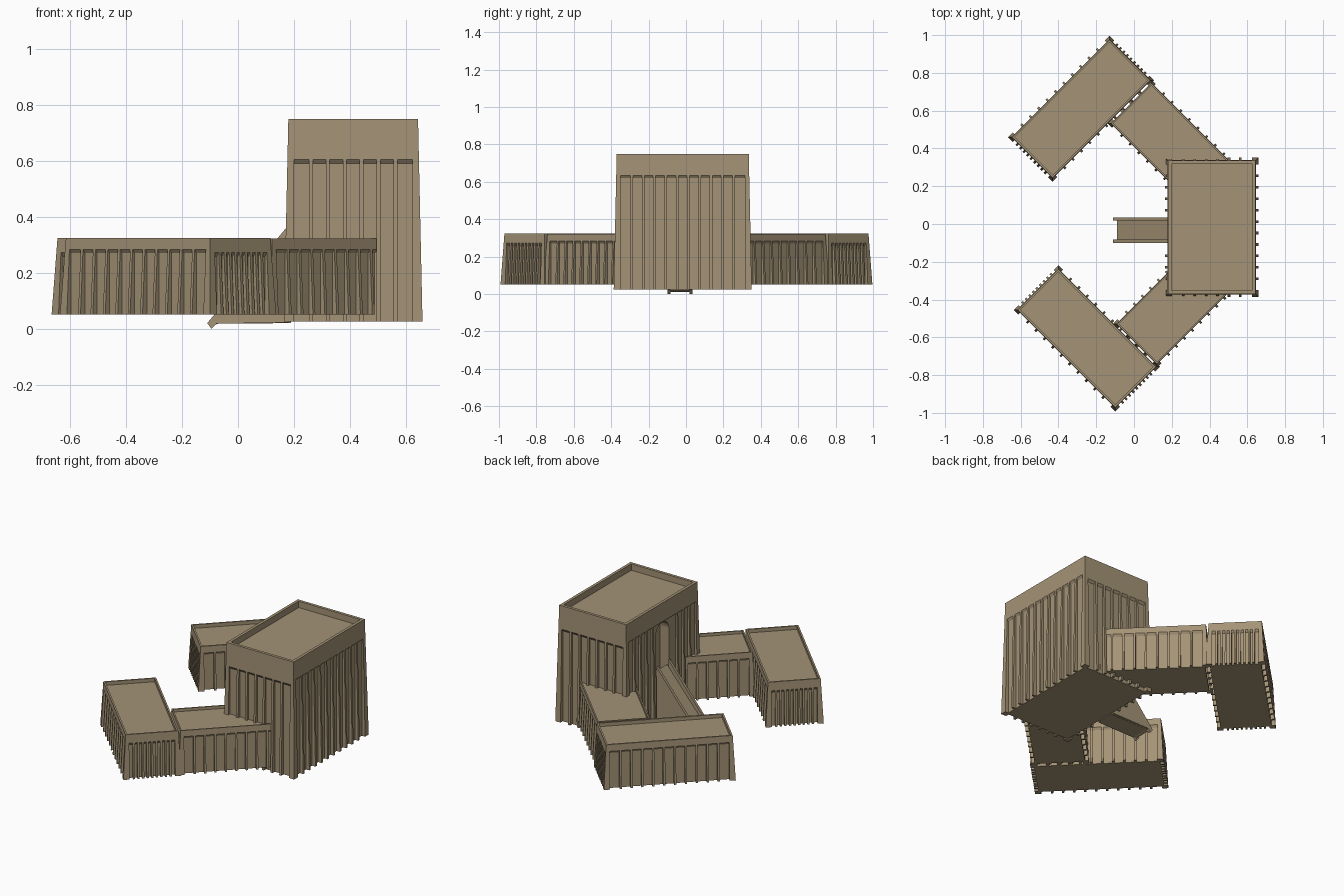
import bpy, bmesh, math
from mathutils import Vector

if "Cube" in bpy.data.objects:
    bpy.data.objects.remove(bpy.data.objects["Cube"])

stone = bpy.data.materials.new("tan stone")
stone.diffuse_color = (0.37, 0.29, 0.18, 1)
stone.use_nodes = True
stone.node_tree.nodes["Principled BSDF"].inputs["Base Color"].default_value = stone.diffuse_color


def loft(bm, rings):
    """Closed solid through rings that have equal point counts."""
    vs = [[bm.verts.new(p) for p in r] for r in rings]
    n = len(rings[0])
    for r0, r1 in zip(vs, vs[1:]):
        for i in range(n):
            j = (i + 1) % n
            bm.faces.new((r0[i], r0[j], r1[j], r1[i]))
    bm.faces.new(vs[0][::-1])
    bm.faces.new(vs[-1])


def finish(bm, name, loc=(0, 0, 0), rot=0):
    bmesh.ops.recalc_face_normals(bm, faces=bm.faces)
    me = bpy.data.meshes.new(name)
    bm.to_mesh(me)
    bm.free()
    me.materials.append(stone)
    ob = bpy.data.objects.new(name, me)
    ob.location = loc
    ob.rotation_euler.z = math.radians(rot)
    bpy.context.collection.objects.link(ob)
    return ob


def rect(a, b, z):
    return [(-a, -b, z), (a, -b, z), (a, b, z), (-a, b, z)]


def block(name, cx, cy, a, b, rot, z0, z1, zb, drop, n_x, n_y, flare, rim, sink,
          pw, drop_axis, gap=0):
    """Flat-roofed block with top band, parapet and flared ribs.
    n_x / n_y: panels on the faces across x / y; drop lowers the band on one axis."""
    d = 0.007                                   # panel recess

    def out(z):                                 # outward lean at height z
        return flare * (z1 - z) / (z1 - z0)

    # core walls, band, parapet and sunken roof
    bm = bmesh.new()
    f = out(zb)
    loft(bm, [rect(a - d, b - d, z0), rect(a - d, b - d, zb - 0.014),
              rect(a + f, b + f, zb), rect(a, b, z1),
              rect(a - rim, b - rim, z1), rect(a - rim, b - rim, z1 - sink)])
    core = finish(bm, name + "_walls", (cx, cy, 0), rot)

    # ribs on all four faces
    bm = bmesh.new()
    for axis, sgn in ((0, 1), (0, -1), (1, 1), (1, -1)):
        dist, half, n = (a, b, n_x) if axis == 0 else (b, a, n_y)

        def pt(o, t, z):
            return (sgn * o, t, z) if axis == 0 else (t, sgn * o, z)

        def bar(t0, t1, lo, hi, slope=0):
            loft(bm, [[pt(dist - 0.03, t0, lo - slope), pt(dist - d, t0, lo - slope),
                       pt(dist + out(lo), t0, lo), pt(dist + out(hi), t0, hi),
                       pt(dist - 0.03, t0, hi)],
                      [pt(dist - 0.03, t1, lo - slope), pt(dist - d, t1, lo - slope),
                       pt(dist + out(lo), t1, lo), pt(dist + out(hi), t1, hi),
                       pt(dist - 0.03, t1, hi)]])

        h = half - 0.02
        for k in range(1, n):
            t = -h + 2 * h * k / n
            if gap and axis == 0 and sgn < 0 and abs(t + 0.015) < gap:
                continue
            bar(t - pw / 2, t + pw / 2, z0, zb)
        if drop and axis == drop_axis:          # deeper band on this axis
            bar(-h, h, zb - drop, zb, 0.014)
    # corner posts
    for sx in (1, -1):
        for sy in (1, -1):
            rings = []
            for z in (z0, zb):
                o = out(z)
                rings.append([(sx * (a + o), sy * (b + o), z), (sx * (a - 0.02), sy * (b + o), z),
                              (sx * (a - 0.02), sy * (b - 0.02), z),
                              (sx * (a + o), sy * (b - 0.02), z)])
            loft(bm, rings)
    finish(bm, name + "_ribs", (cx, cy, 0), rot)
    return core


def extrude_xz(name, profile, y0, y1):
    bm = bmesh.new()
    loft(bm, [[(x, y0, z) for x, z in profile], [(x, y1, z) for x, z in profile]])
    return finish(bm, name)


# main tower
tower = block("tower", 0.412, -0.0175, 0.232, 0.353, 0, 0.025, 0.75, 0.635, 0.03,
              11, 7, 0.016, 0.018, 0.04, 0.014, 1, 0.085)

# arched doorway cut in the tower's west wall
bm = bmesh.new()
prof = [(-0.098, 0.3), (0.032, 0.3)]
prof += [(-0.033 + 0.065 * math.cos(math.pi * i / 16),
          0.56 + 0.065 * math.sin(math.pi * i / 16)) for i in range(17)]
loft(bm, [[(x, y, z) for y, z in prof] for x in (0.1, 0.25)])
cutter = finish(bm, "arch_cutter")
cutter.hide_render = True
cutter.hide_viewport = True
mod = tower.modifiers.new("doorway", 'BOOLEAN')
mod.operation = 'DIFFERENCE'
mod.solver = 'EXACT'
mod.object = cutter

# wings: a link block reaching into the tower, then an end block turned back
wings = (("north", (-0.28, 0.61), (0.205, 0.42), 0.31, 1),
         ("south", (-0.25, -0.605), (0.22, -0.43), 0.29, -1))
for side, end, link, half, s in wings:
    block(side + "_end_block", *end, 0.365, 0.152, 45 * s, 0.05, 0.325, 0.284, 0.012,
          10, 11, 0.015, 0.01, 0.022, 0.012, 0)
    block(side + "_link_block", *link, half, 0.15, -45 * s, 0.05, 0.322, 0.284, 0,
          4, 9, 0.014, 0.008, 0.018, 0.012, 0)

# steep entrance ramp with side rails
extrude_xz("ramp", [(-0.09, 0.012), (0.19, 0.34), (0.19, 0.02), (-0.07, 0.018)], -0.085, 0.02)
rail = [(-0.095, 0.0), (-0.11, 0.02), (0.18, 0.37), (0.18, 0.022), (-0.077, 0.018)]
extrude_xz("south_rail", rail, -0.1, -0.083)
extrude_xz("north_rail", rail, 0.018, 0.035)
